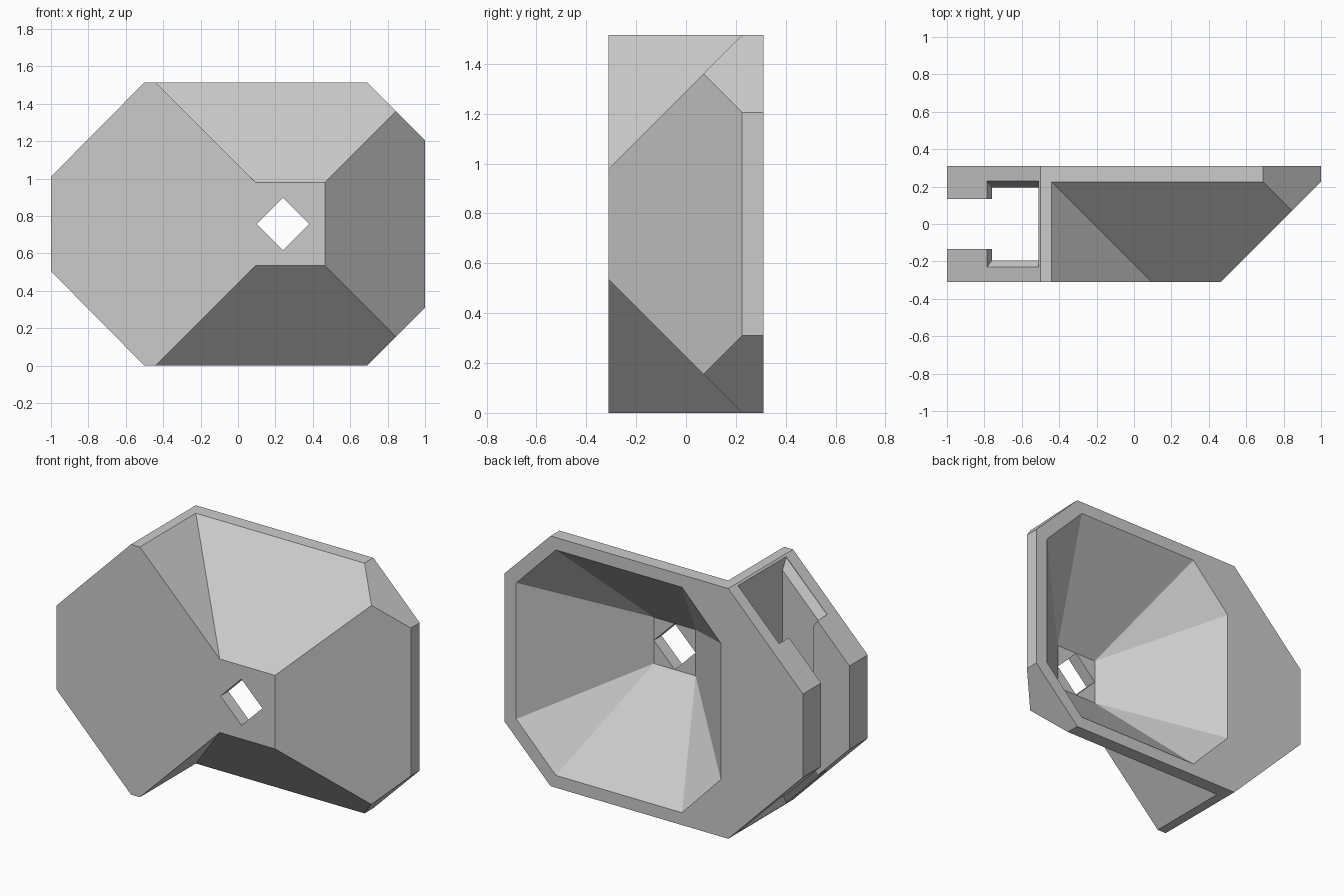
import bpy
import bmesh

cube = bpy.data.objects.get("Cube")
if cube:
    bpy.data.objects.remove(cube, do_unlink=True)

grey = bpy.data.materials.new("light grey")
grey.use_nodes = True
colour = (0.6, 0.6, 0.6, 1)
grey.diffuse_color = colour
grey.node_tree.nodes["Principled BSDF"].inputs["Base Color"].default_value = colour

FRONT, BACK, MID = -0.31, 0.31, 0.7575


def add_object(name, bm):
    bmesh.ops.recalc_face_normals(bm, faces=bm.faces[:])
    mesh = bpy.data.meshes.new(name)
    bm.to_mesh(mesh)
    bm.free()
    mesh.materials.append(grey)
    obj = bpy.data.objects.new(name, mesh)
    bpy.context.collection.objects.link(obj)
    return obj


def hull(name, points):
    bm = bmesh.new()
    for p in points:
        bm.verts.new(p)
    bmesh.ops.convex_hull(bm, input=bm.verts[:])
    bmesh.ops.dissolve_limit(bm, angle_limit=0.01, verts=bm.verts[:], edges=bm.edges[:])
    return add_object(name, bm)


def box(name, x0, x1, half_y, z0, z1):
    return hull(name, [(x, y, z) for x in (x0, x1) for y in (-half_y, half_y) for z in (z0, z1)])


def flip(points):
    """Mirror points about the middle height, in reverse order."""
    return [(x, y, 2 * MID - z) for x, y, z in reversed(points)]


# Outer body: stretched octagon block with three sloped funnel sides
back_top = [(-1, BACK, 1.01), (-0.5, BACK, 1.515), (0.69, BACK, 1.515), (1, BACK, 1.205)]
front_top = [(-1, FRONT, 1.01), (-0.5, FRONT, 1.515), (-0.44, FRONT, 1.515),
             (0.095, FRONT, 0.98), (0.465, FRONT, 0.98)]
ridge_top = [(-0.44, 0.225, 1.515), (0.69, 0.225, 1.515), (0.845, 0.07, 1.36), (1, 0.225, 1.205)]

bm = bmesh.new()
B, F, M = ([bm.verts.new(p) for p in top + flip(top)] for top in (back_top, front_top, ridge_top))
bm.faces.new(B)
bm.faces.new(F)
bm.faces.new((F[9], F[0], B[0], B[7]))                    # end wall
bm.faces.new((B[3], M[3], M[4], B[4]))                    # opposite end wall
bm.faces.new((F[4], F[5], M[5], M[4], M[3], M[2]))        # side slope
for b, f, m in ((B, F, M), (B[::-1], F[::-1], M[::-1])):  # upper half, then lower half
    bm.faces.new((f[0], f[1], b[1], b[0]))
    bm.faces.new((b[1], f[1], f[2], m[0], m[1], b[2]))
    bm.faces.new((b[2], m[1], m[2], m[3], b[3]))
    bm.faces.new((f[2], f[3], m[0]))
    bm.faces.new((m[0], f[3], f[4], m[2], m[1]))
body = add_object("funnel_body", bm)

# Funnel cavity open at the back
mouth = [(-0.45, BACK, 1.17), (-0.19, BACK, 1.44), (0.655, BACK, 1.44), (0.92, BACK, 1.17)]
mouth += flip(mouth)
lip = [(x, BACK + 0.02, z) for x, y, z in mouth]
floor = [(x, -0.235, MID + s * 0.14) for x in (0.1, 0.38) for s in (-1, 1)]
cutters = [hull("cavity_cutter", mouth + lip + floor)]

# Diamond hole through the front
cutters.append(hull("diamond_cutter", [(0.24 + dx, y, MID + dz) for y in (-0.4, -0.15)
                                       for dx, dz in ((0.14, 0), (0, 0.14), (-0.14, 0), (0, -0.14))]))

# Vertical T slot with flared ends
cutters.append(box("slot_cutter", -0.76, -0.51, 0.195, -0.2, 1.7))
cutters.append(box("slot_neck_cutter", -1.1, -0.7, 0.135, -0.2, 1.7))
flare = []
for x_end, half_y, lift in ((-0.76, 0.195, -0.065), (-0.785, 0.23, 0), (-0.785, 0.23, 0.15)):
    flare += [(x, y, x + 2.01 + lift) for x in (x_end, -0.51) for y in (-half_y, half_y)]
cutters.append(hull("upper_flare_cutter", flare))
cutters.append(hull("lower_flare_cutter", flip(flare)))

# Apply the cuts, then drop the cutters
bpy.context.view_layer.objects.active = body
for cutter in cutters:
    cutter.hide_render = True
    mod = body.modifiers.new(cutter.name, "BOOLEAN")
    mod.operation = "DIFFERENCE"
    mod.solver = "EXACT"
    mod.object = cutter
    bpy.ops.object.modifier_apply(modifier=mod.name)
for cutter in cutters:
    bpy.data.objects.remove(cutter, do_unlink=True)
